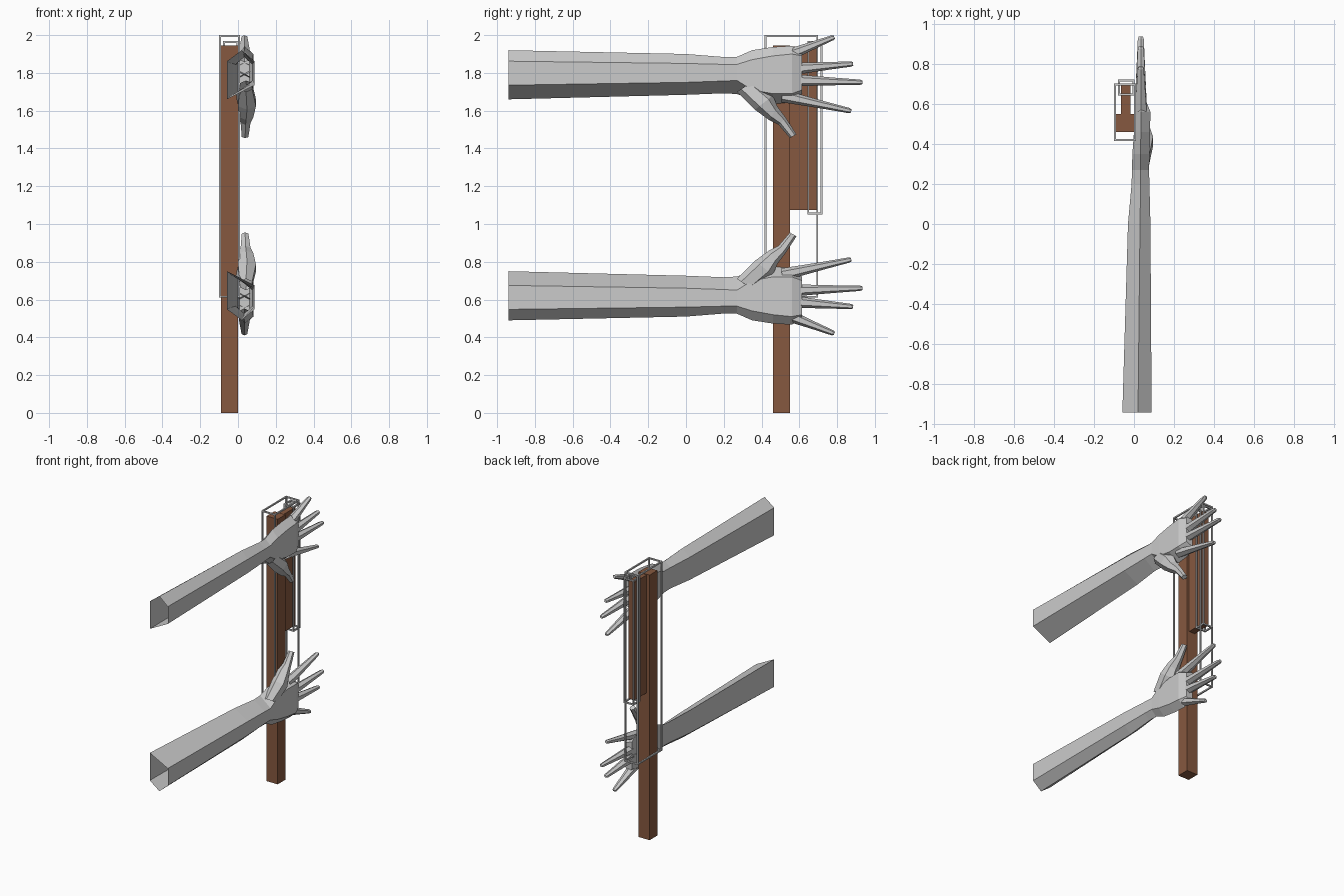
import bpy, bmesh
from mathutils import Vector

if "Cube" in bpy.data.objects:
    bpy.data.objects.remove(bpy.data.objects["Cube"], do_unlink=True)


def material(name, colour):
    m = bpy.data.materials.new(name)
    m.use_nodes = True
    m.diffuse_color = (*colour, 1)
    m.node_tree.nodes["Principled BSDF"].inputs["Base Color"].default_value = (*colour, 1)
    return m


GREY = material("pale grey", (0.6, 0.6, 0.6))
BROWN = material("wood brown", (0.24, 0.098, 0.05))
MIRROR_Z = 1.205  # height halfway between the two hands


def finish(bm, name, mat):
    bmesh.ops.recalc_face_normals(bm, faces=bm.faces)
    mesh = bpy.data.meshes.new(name)
    bm.to_mesh(mesh)
    bm.free()
    mesh.materials.append(mat)
    obj = bpy.data.objects.new(name, mesh)
    bpy.context.collection.objects.link(obj)
    return obj


def add_box(bm, lo, hi):
    lo, hi = Vector(lo), Vector(hi)
    made = bmesh.ops.create_cube(bm, size=1)["verts"]
    bmesh.ops.scale(bm, vec=hi - lo, verts=made)
    bmesh.ops.translate(bm, vec=(lo + hi) / 2, verts=made)


def box(name, lo, hi, mat):
    bm = bmesh.new()
    add_box(bm, lo, hi)
    finish(bm, name, mat)


def cage(name, lo, hi, t, mat):
    """Twelve thin square bars along the edges of a box."""
    bm = bmesh.new()
    for axis in range(3):
        b, c = [i for i in range(3) if i != axis]
        for at_b in (lo[b], hi[b] - t):
            for at_c in (lo[c], hi[c] - t):
                p, q = list(lo), list(hi)
                p[b], q[b] = at_b, at_b + t
                p[c], q[c] = at_c, at_c + t
                add_box(bm, p, q)
    finish(bm, name, mat)


def loft(bm, rings, cap=True):
    """Skin successive rings, closing only the far end."""
    loops = [[bm.verts.new(p) for p in ring] for ring in rings]
    n = len(loops[0])
    for a, b in zip(loops, loops[1:]):
        for i in range(n):
            j = (i + 1) % n
            bm.faces.new((a[i], a[j], b[j], b[i]))
    if cap:
        bm.faces.new(loops[-1])


def arm_ring(y, xl, xm, xr, top, upper, lower, bottom):
    return [(xm, y, top), (xr, y, upper), (xr, y, lower),
            (xl, y, bottom), (xl, y, upper)]


def digit_ring(outer, inner, x0, x1):
    """Six-sided section between two edge points given as (y, z)."""
    o, i = Vector((0, *outer)), Vector((0, *inner))
    xm = Vector(((x0 + x1) / 2, 0, 0))
    a, b = o.lerp(i, 0.25), o.lerp(i, 0.75)
    X0, X1 = Vector((x0, 0, 0)), Vector((x1, 0, 0))
    return [o + xm, a + X1, b + X1, i + xm, b + X0, a + X0]


def finger(bm, base, tip):
    base, tip = Vector(base), Vector(tip)
    d = (tip - base).normalized()
    side = Vector((-d.y, d.x))
    rings = []
    for f, half, thick in ((-0.2, 0.034, 0.03), (0.15, 0.027, 0.027),
                           (0.55, 0.02, 0.021), (0.96, 0.014, 0.015), (1, 0.009, 0.01)):
        c = base.lerp(tip, f)
        rings.append(digit_ring(c + side * half, c - side * half,
                                0.034 - thick, 0.034 + thick))
    loft(bm, rings)


# Open sleeve-like arm widening into the palm: y, three x, four z
ARM = [
    (-0.94, -0.058, 0.02, 0.088, 1.92, 1.862, 1.735, 1.66),
    (0.0, -0.03, 0.03, 0.082, 1.90, 1.85, 1.75, 1.684),
    (0.2, -0.012, 0.033, 0.077, 1.884, 1.845, 1.757, 1.692),
    (0.27, -0.01, 0.033, 0.075, 1.885, 1.845, 1.76, 1.688),
    (0.35, -0.008, 0.033, 0.078, 1.92, 1.87, 1.71, 1.66),
    (0.46, 0.0, 0.034, 0.08, 1.937, 1.89, 1.69, 1.635),
    (0.56, 0.002, 0.034, 0.082, 1.943, 1.90, 1.69, 1.645),
    (0.615, 0.008, 0.034, 0.06, 1.915, 1.89, 1.71, 1.69),
]
THUMB = [
    ((0.27, 1.70), (0.36, 1.76), 0.01, 0.075),
    ((0.365, 1.605), (0.46, 1.68), 0.0, 0.095),
    ((0.44, 1.55), (0.485, 1.62), 0.004, 0.082),
    ((0.49, 1.525), (0.53, 1.56), 0.014, 0.066),
    ((0.55, 1.455), (0.585, 1.475), 0.02, 0.055),
]
FINGERS = [((0.57, 1.665), (0.875, 1.598)), ((0.61, 1.76), (0.935, 1.75)),
           ((0.61, 1.825), (0.885, 1.848)), ((0.57, 1.905), (0.785, 1.99))]


def hand(name, flip):
    bm = bmesh.new()
    loft(bm, [arm_ring(*r) for r in ARM])
    loft(bm, [digit_ring(*r) for r in THUMB])
    for base, tip in FINGERS:
        finger(bm, base, tip)
    if flip:
        for v in bm.verts:
            v.co.z = 2 * MIRROR_Z - v.co.z
    finish(bm, name, GREY)


hand("upper_hand", False)
hand("lower_hand", True)

# Wooden post with the shorter batten behind it
box("post", (-0.09, 0.46, 0), (0.0, 0.55, 1.945), BROWN)
box("batten", (-0.066, 0.55, 1.075), (-0.018, 0.692, 1.94), BROWN)

# Thin box frames around the post and the batten
cage("large_frame", (-0.1, 0.415, 0.61), (0.01, 0.70, 2.0), 0.01, GREY)
cage("small_frame", (-0.08, 0.642, 1.05), (0.003, 0.722, 1.968), 0.01, GREY)
